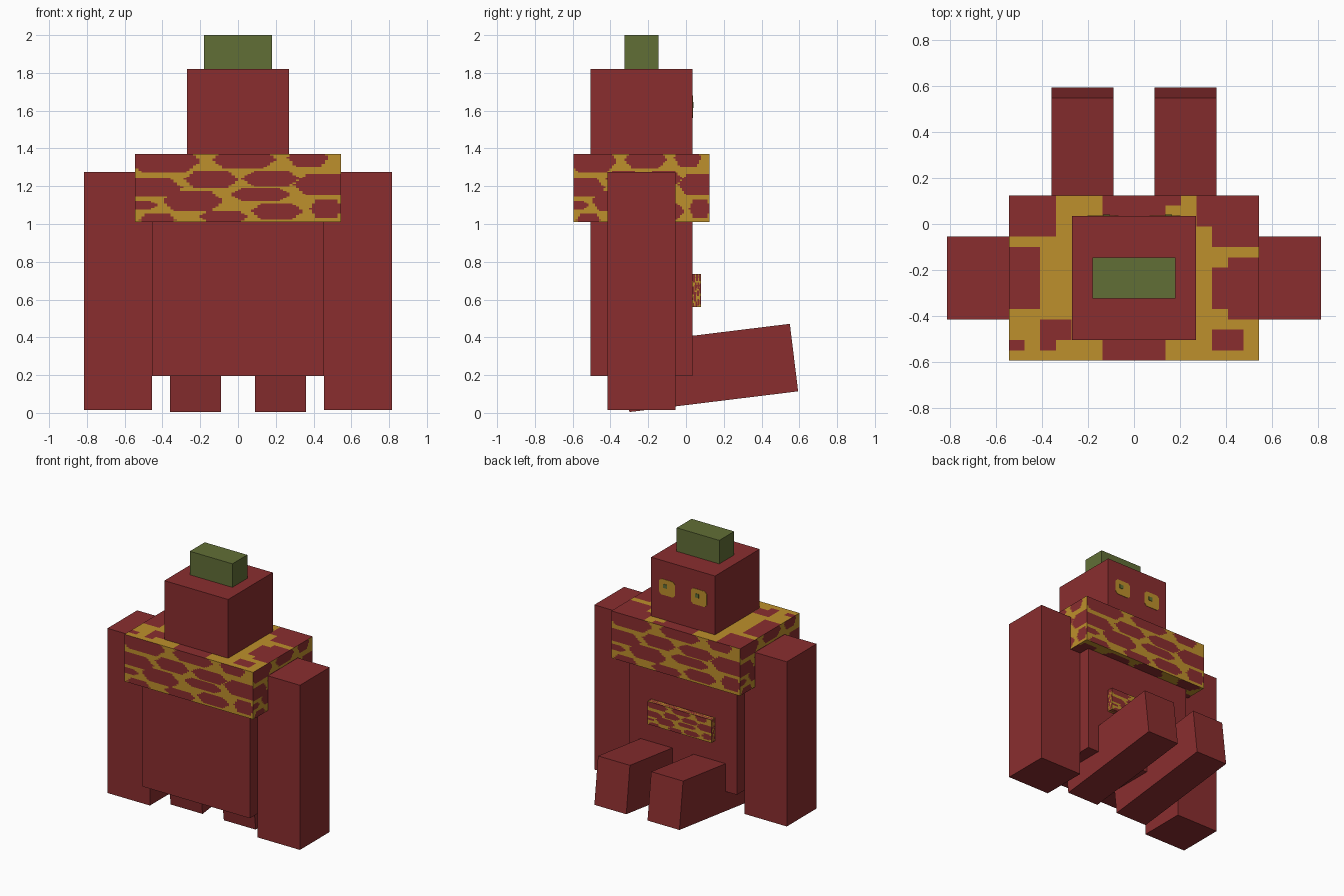
import bpy
import bmesh
from math import radians
from mathutils import Matrix, Vector

cube = bpy.data.objects.get("Cube")
if cube:
    bpy.data.objects.remove(cube, do_unlink=True)


def make_material(name, color):
    mat = bpy.data.materials.new(name)
    mat.use_nodes = True
    mat.diffuse_color = (*color, 1)
    mat.node_tree.nodes["Principled BSDF"].inputs["Base Color"].default_value = (*color, 1)
    return mat


RED = make_material("brick red", (0.255, 0.027, 0.028))
GOLD = make_material("gold", (0.515, 0.279, 0.025))
GREEN = make_material("olive green", (0.12, 0.156, 0.037))


def finish(name, bm, materials):
    mesh = bpy.data.meshes.new(name)
    bm.to_mesh(mesh)
    bm.free()
    for mat in materials:
        mesh.materials.append(mat)
    obj = bpy.data.objects.new(name, mesh)
    bpy.context.scene.collection.objects.link(obj)
    return obj


def box(name, low, high, material, tilt=0, chamfer=0):
    """Box between two corners, optionally tilted about x or with chamfered corners."""
    low, high = Vector(low), Vector(high)
    bm = bmesh.new()
    bmesh.ops.create_cube(bm, size=1, matrix=Matrix.Diagonal((*(high - low), 1)))
    if chamfer:
        depth_edges = [e for e in bm.edges
                       if abs((e.verts[0].co - e.verts[1].co).normalized().y) > 0.9]
        bmesh.ops.bevel(bm, geom=depth_edges, offset=chamfer, segments=1, affect='EDGES')
    obj = finish(name, bm, [material])
    obj.location = (low + high) / 2
    obj.rotation_euler.x = radians(tilt)
    return obj


# Red patches on gold: centre u, centre v, half width, half height (percent of a face)
SIDE_PATCHES = [
    (14, 90, 18, 17), (53, 92, 16, 13), (84, 95, 10, 14),
    (8, 51, 15, 13), (37, 63, 13, 13), (66, 64, 14, 11), (92, 55, 15, 15),
    (28, 31, 15, 14), (61, 41, 15, 9), (3, 25, 8, 6),
    (69, 16, 13, 11), (43, 8, 12, 9), (93, 20, 8, 13), (11, 3, 9, 9),
]
TOP_PATCHES = [
    (5, 95, 17, 21), (52, 99, 17, 12), (92, 90, 17, 20),
    (2, 49, 13, 19), (95, 43, 15, 19), (2, 9, 5, 4),
    (17, 18, 6, 10), (50, 2, 13, 11), (87, 14, 6, 7),
]


def is_red(u, v, patches):
    """True inside any flattened hexagon patch."""
    for cu, cv, hu, hv in patches:
        du, dv = abs(u - cu) / hu, abs(v - cv) / hv
        if dv <= 1 and du + 0.4 * dv <= 1:
            return True
    return False


def patterned_box(name, low, high, columns, rows, top_patches, top_cells):
    """Box whose faces are fine grids coloured by the patch rule."""
    low, high = Vector(low), Vector(high)
    center, half = (low + high) / 2, (high - low) / 2
    bm = bmesh.new()
    for axis in range(3):
        for sign in (-1, 1):
            normal = Vector((0, 0, 0))
            normal[axis] = sign
            is_top = axis == 2 and sign == 1
            # u runs left to right as seen from outside
            up = Vector((0, sign, 0)) if axis == 2 else Vector((0, 0, 1))
            right = up.cross(normal)
            cells = (top_cells, top_cells) if is_top else (columns, rows)
            patches = top_patches if is_top else SIDE_PATCHES
            part = bmesh.ops.create_grid(bm, x_segments=cells[0], y_segments=cells[1], size=1)
            for face in {f for v in part["verts"] for f in v.link_faces}:
                c = face.calc_center_median()
                face.material_index = 0 if is_red(50 + 50 * c.x, 50 + 50 * c.y, patches) else 1
            for v in part["verts"]:
                p = right * v.co.x + up * v.co.y + normal
                v.co = center + Vector(a * b for a, b in zip(p, half))
    return finish(name, bm, [RED, GOLD])


# Trunk, head and top tuft
box("body", (-0.455, -0.505, 0.195), (0.455, 0.035, 1.3), RED)
box("head", (-0.27, -0.505, 1.37), (0.27, 0.035, 1.82), RED)
box("head_tuft", (-0.18, -0.325, 1.82), (0.18, -0.145, 2.0), GREEN)

# Spotted shoulder collar and belly plate
patterned_box("shoulder_collar", (-0.545, -0.595, 1.01), (0.545, 0.125, 1.37),
              64, 48, TOP_PATCHES, 16)
patterned_box("belly_plate", (-0.27, 0.035, 0.56), (0.27, 0.08, 0.735),
              40, 24, SIDE_PATCHES, 24)

# Arms, legs and eyes on both sides
for side, s in (("left", 1), ("right", -1)):
    def pair(inner, outer):
        return sorted((s * inner, s * outer))

    x0, x1 = pair(0.455, 0.815)
    box(side + "_arm", (x0, -0.415, 0.015), (x1, -0.055, 1.275), RED)

    x0, x1 = pair(0.09, 0.36)
    box(side + "_leg", (x0, -0.325, 0.058), (x1, 0.575, 0.418), RED, tilt=7)

    x0, x1 = pair(0.068, 0.202)
    box(side + "_eye", (x0, 0.034, 1.56), (x1, 0.038, 1.68), GOLD, chamfer=0.018)

    x = s * 0.135 + 0.015
    box(side + "_pupil", (x - 0.016, 0.037, 1.615), (x + 0.016, 0.041, 1.645), GREEN)
